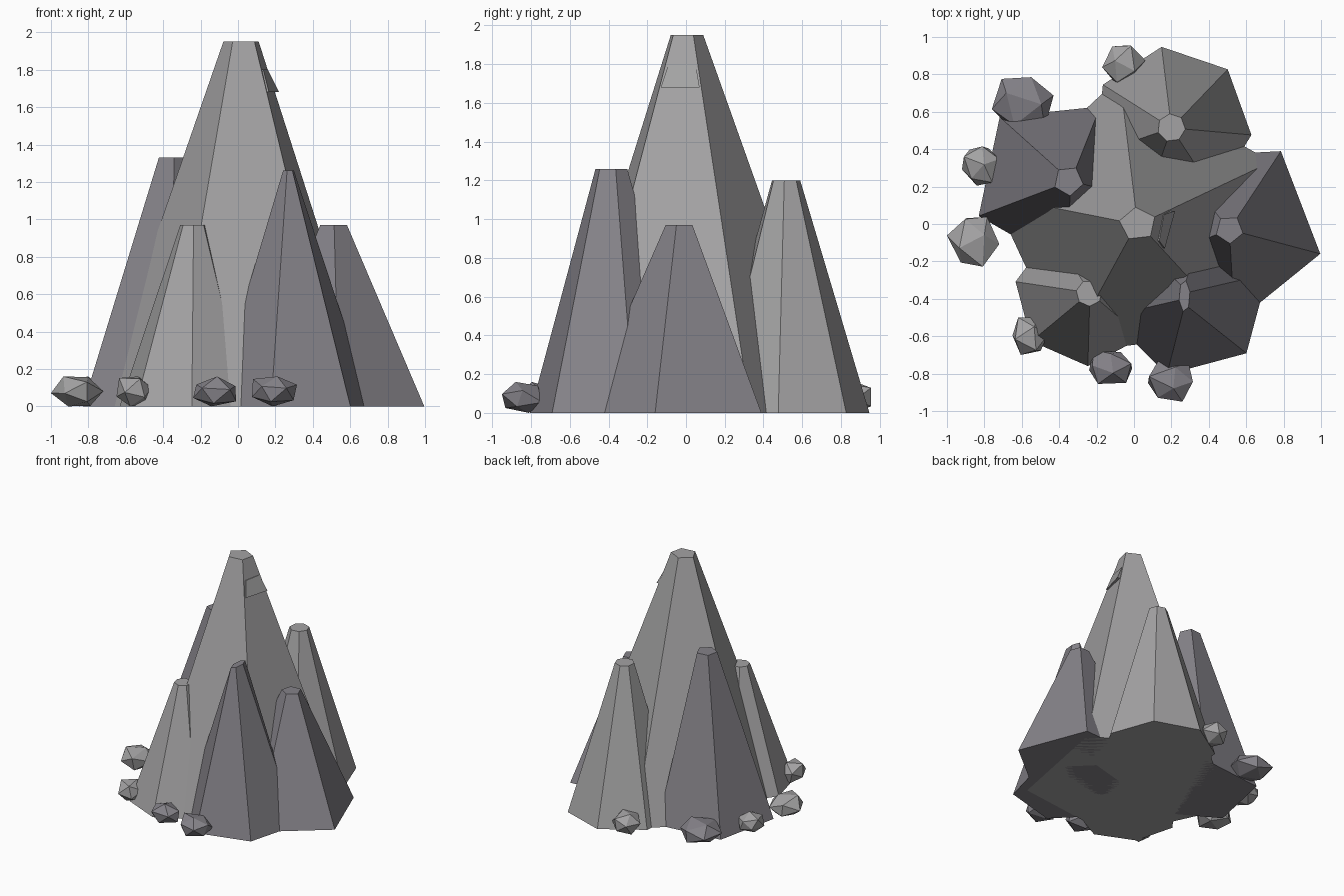
import bpy, math, random
from mathutils import Vector, Euler

if "Cube" in bpy.data.objects:
    bpy.data.objects.remove(bpy.data.objects["Cube"])

random.seed(4)


def material(name, color):
    mat = bpy.data.materials.new(name)
    mat.diffuse_color = (*color, 1)
    mat.use_nodes = True
    mat.node_tree.nodes["Principled BSDF"].inputs["Base Color"].default_value = mat.diffuse_color
    return mat


GREY = material("warm_grey_stone", (.37, .365, .37))
SLATE = material("dark_slate_stone", (.235, .225, .25))


def make(name, verts, faces, mat):
    mesh = bpy.data.meshes.new(name)
    mesh.from_pydata(verts, [], faces)
    mesh.materials.append(mat)
    mesh.update()
    obj = bpy.data.objects.new(name, mesh)
    bpy.context.collection.objects.link(obj)
    return obj


def spire(name, sides, start, base, radius, top, cap, height, mat):
    """Tapered faceted column with a flat broken-off tip."""
    ang = [math.radians(start) + math.tau * i / sides for i in range(sides)]
    verts = [(base[0] + radius * math.cos(a), base[1] + radius * math.sin(a), 0) for a in ang]
    verts += [(top[0] + cap[0] * math.cos(a), top[1] + cap[1] * math.sin(a), height) for a in ang]
    n = sides
    faces = [(i, (i + 1) % n, n + (i + 1) % n, n + i) for i in range(n)]
    faces += [tuple(reversed(range(n))), tuple(range(n, 2 * n))]
    return make(name, verts, faces, mat)


# Central peak and the five smaller peaks around it
spire("main_peak", 5, 25, (.02, .0), .79, (.02, 0), (.1, .09), 1.95, GREY)
spire("back_left_peak", 5, 204, (-.41, .23), .46, (-.35, .23), (.08, .08), 1.33, SLATE)
spire("back_peak", 7, 97, (.20, .52), .43, (.20, .515), (.075, .075), 1.20, GREY)
spire("right_peak", 5, 57, (.513, -.03), .5, (.51, -.03), (.075, .075), .97, SLATE)
spire("front_right_peak", 6, -45, (.29, -.38), .44, (.27, -.385), (.03, .085), 1.26, SLATE)
spire("front_left_peak", 7, -88, (-.26, -.38), .38, (-.24, -.37), (.07, .07), .97, GREY)

# Small ledge near the summit
make("summit_ledge",
     [(.165, -.13, 1.68), (.22, .07, 1.68), (.06, .07, 1.68), (.06, -.11, 1.68),
      (.135, -.09, 1.80), (.16, .05, 1.80), (.06, .05, 1.80), (.06, -.09, 1.80)],
     [(3, 2, 1, 0), (4, 5, 6, 7), (0, 1, 5, 4), (1, 2, 6, 5), (2, 3, 7, 6), (3, 0, 4, 7)], GREY)

# Loose rocks: x, y, half width, half depth, stone
rocks = [(-.86, -.095, .14, .133, GREY), (-.82, .31, .10, .105, GREY),
         (-.595, .645, .165, .14, SLATE), (-.055, .855, .115, .10, GREY),
         (-.555, -.60, .095, .10, GREY), (-.125, -.765, .115, .09, SLATE),
         (.195, -.84, .12, .11, SLATE)]
for i, (x, y, rx, ry, mat) in enumerate(rocks):
    bpy.ops.mesh.primitive_ico_sphere_add(subdivisions=1, radius=1, location=(x, y, 0))
    rock = bpy.context.object
    rock.name = f"loose_rock_{i + 1}"
    rock.data.materials.append(mat)
    turn = Euler([random.uniform(0, math.tau) for _ in range(3)]).to_matrix()
    pts = [turn @ v.co * random.uniform(.85, 1.1) for v in rock.data.vertices]
    # Fit each rock to its size and rest it on the ground
    lo = [min(p[a] for p in pts) for a in range(3)]
    hi = [max(p[a] for p in pts) for a in range(3)]
    size = (rx, ry, .08)
    for v, p in zip(rock.data.vertices, pts):
        q = [(2 * (p[a] - lo[a]) / (hi[a] - lo[a]) - 1) * size[a] for a in range(3)]
        v.co = Vector((q[0], q[1], q[2] + .08))
